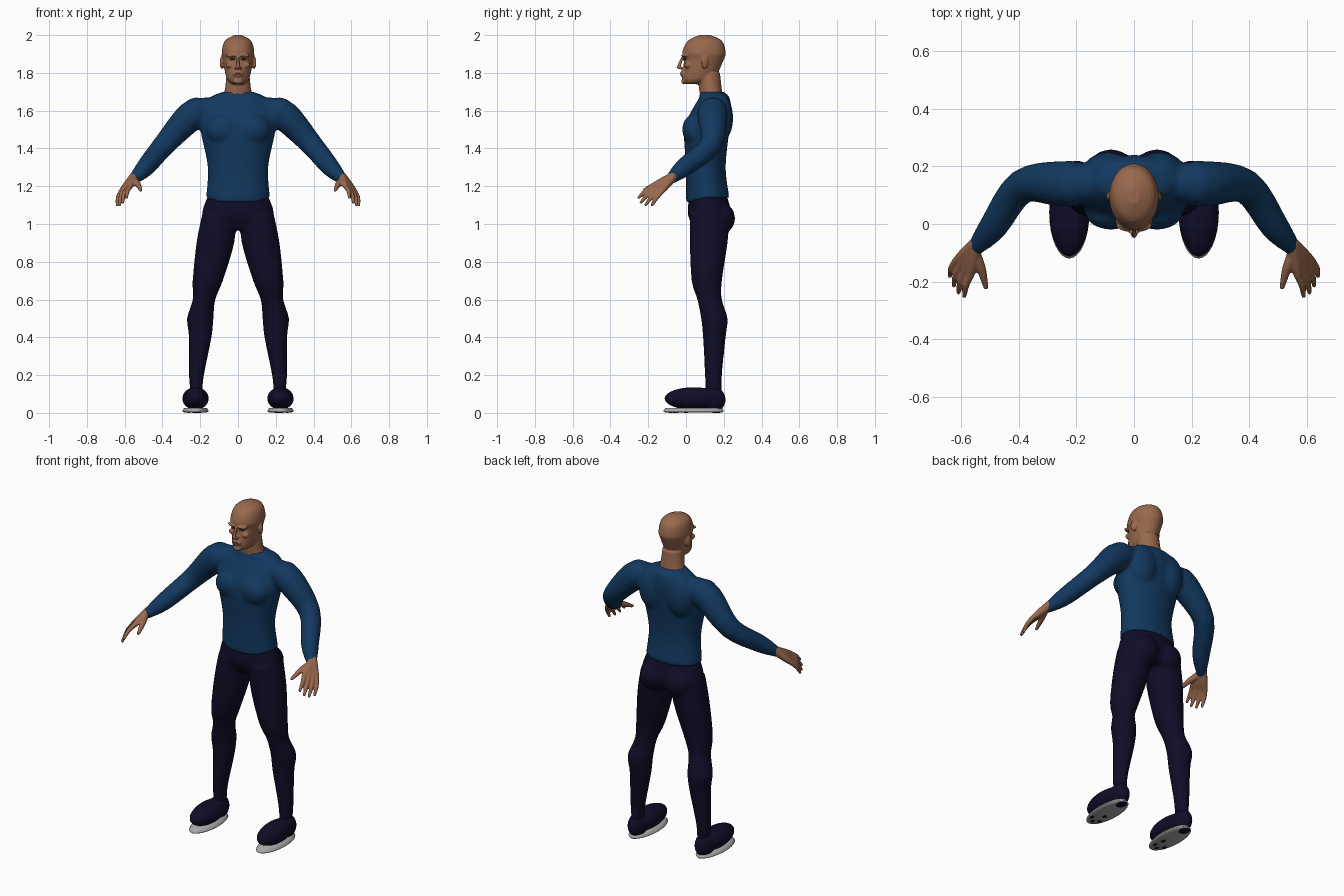
import bpy, bmesh, math
from mathutils import Vector, Matrix

cube = bpy.data.objects.get("Cube")
if cube:
    bpy.data.objects.remove(cube, do_unlink=True)


def material(name, red, green, blue):
    mat = bpy.data.materials.new(name)
    mat.use_nodes = True
    colour = (red, green, blue, 1)
    mat.diffuse_color = colour
    shader = next(node for node in mat.node_tree.nodes if node.type == 'BSDF_PRINCIPLED')
    shader.inputs["Base Color"].default_value = colour
    return mat


skin = material("skin", .32, .14, .075)
lip_colour = material("lip_brown", .2, .08, .05)
eye_colour = material("eye_brown", .05, .03, .02)
shirt_blue = material("shirt_blue", .006, .04, .115)
navy = material("trouser_navy", .005, .004, .02)
sole_grey = material("sole_grey", .4, .4, .4)


def flowing(rows, steps=4):
    """Fill in a smooth curve through a few key rows."""
    keys = [Vector(row) for row in rows]
    last = len(keys) - 1
    result = []
    for i in range(last):
        before, start, end = keys[max(i - 1, 0)], keys[i], keys[i + 1]
        after = keys[min(i + 2, last)]
        leave, arrive = (end - before) / 2, (after - start) / 2
        for step in range(steps):
            t = step / steps
            ease = t * t * (3 - 2 * t)
            result.append(start.lerp(end, ease) + leave * t * (1 - t) ** 2
                          - arrive * t * t * (1 - t))
    return result + [keys[last]]


def bridge(bm, loops):
    """Skin a list of vertex rings and cap both ends."""
    count = len(loops[0])
    for lower, upper in zip(loops, loops[1:]):
        for i in range(count):
            j = (i + 1) % count
            bm.faces.new((lower[i], lower[j], upper[j], upper[i]))
    bm.faces.new(loops[0])
    bm.faces.new(loops[-1])


def loft(bm, rows, side=1, dip=0, count=32):
    """Stack of oval rings, each row being z, centre x, half width, front y, back y."""
    loops = []
    for z, x, width, front, back in flowing(rows):
        loop = []
        for i in range(count):
            angle = math.tau * i / count
            across, along = math.cos(angle), math.sin(angle)
            drop = 0 if loops else dip * max(0, -along)
            y = (front + back + along * (back - front)) / 2
            loop.append(bm.verts.new((side * (x + across * width), y, z - drop)))
        loops.append(loop)
    bridge(bm, loops)


def ball(bm, centre, radii, side=1, turn=0):
    x, y, z = centre
    placed = (Matrix.Translation((side * x, y, z)) @ Matrix.Rotation(side * turn, 4, 'Z')
              @ Matrix.Diagonal((*radii, 1)))
    bmesh.ops.create_uvsphere(bm, u_segments=24, v_segments=14, radius=1, matrix=placed)


def limb(bm, rows, side=1, count=16):
    """Round limb with rounded ends, each row being x, y, z, radius."""
    path = flowing(rows)
    points = [Vector((side * x, y, z)) for x, y, z, radius in path]
    loops = []
    for i, point in enumerate(points):
        ahead = points[min(i + 1, len(points) - 1)] - points[max(i - 1, 0)]
        u = ahead.cross(Vector((side, 0, 1))).normalized()
        v = ahead.normalized().cross(u)
        angles = [math.tau * k / count for k in range(count)]
        loops.append([bm.verts.new(point + path[i][3] * (u * math.cos(a) + v * math.sin(a)))
                      for a in angles])
    bridge(bm, loops)
    for end in (0, -1):
        ball(bm, points[end], [path[end][3]] * 3)


def finish(bm, name, mat, voxel=0, soften=0):
    """Turn the gathered shapes into one object, blended when a voxel size is given."""
    bmesh.ops.recalc_face_normals(bm, faces=bm.faces)
    for face in bm.faces:
        face.smooth = True
    mesh = bpy.data.meshes.new(name)
    bm.to_mesh(mesh)
    bm.free()
    mesh.materials.append(mat)
    part = bpy.data.objects.new(name, mesh)
    bpy.context.collection.objects.link(part)
    if voxel:
        blend = part.modifiers.new("blend", 'REMESH')
        blend.mode = 'VOXEL'
        blend.voxel_size = voxel
        blend.use_smooth_shade = True
        relax = part.modifiers.new("soften", 'SMOOTH')
        relax.iterations = soften


sides = {"left": 1, "right": -1}

# Shirt: torso, then chest, shoulder blades, shoulders and sleeves on each side
bm = bmesh.new()
loft(bm, [(1.14, 0, .17, 0, .23), (1.3, 0, .16, 0, .21), (1.5, 0, .2, -.01, .23),
          (1.6, 0, .2, .03, .24), (1.67, 0, .15, .07, .23), (1.7, 0, .08, .07, .2)], dip=.03)
for side in sides.values():
    ball(bm, (.08, .04, 1.5), (.09, .06, .08), side)
    ball(bm, (.09, .18, 1.56), (.09, .07, .13), side)
    ball(bm, (.22, .14, 1.59), (.08, .08, .08), side)
    limb(bm, [(.17, .14, 1.6, .07), (.25, .14, 1.57, .08), (.39, .13, 1.42, .06),
              (.49, -.01, 1.3, .05), (.55, -.08, 1.24, .03)], side)
finish(bm, "shirt", shirt_blue, voxel=.01, soften=6)

# Trousers: hips, then buttocks and legs
bm = bmesh.new()
loft(bm, [(.97, 0, .12, .05, .21), (1.05, 0, .19, .01, .24), (1.17, 0, .15, .02, .21)])
for side in sides.values():
    ball(bm, (.08, .17, 1.03), (.09, .09, .09), side)
    loft(bm, [(.1, .22, .03, .1, .19), (.2, .22, .04, .1, .19), (.4, .2, .06, .09, .21),
              (.5, .2, .07, .08, .22), (.6, .18, .06, .06, .19), (.7, .16, .08, .03, .19),
              (.9, .12, .1, .02, .22), (1.05, .1, .09, .02, .23)], side)
finish(bm, "trousers", navy, voxel=.01, soften=5)

# Head: skull, neck, nose, lips, chin, then nostrils, brows, cheeks and ears
bm = bmesh.new()
loft(bm, [(1.74, 0, .03, 0, .08), (1.77, 0, .06, -.02, .15), (1.87, 0, .08, -.01, .2),
          (1.91, 0, .086, -.02, .21), (1.97, 0, .07, .01, .19), (2, 0, .02, .07, .13)])
loft(bm, [(1.65, 0, .09, .08, .2), (1.71, 0, .07, .07, .19), (1.8, 0, .06, .06, .18)])
limb(bm, [(0, -.02, 1.88, .007), (0, -.04, 1.83, .01)])
ball(bm, (0, -.015, 1.795), (.03, .015, .02))
ball(bm, (0, -.01, 1.755), (.025, .015, .015))
for side in sides.values():
    ball(bm, (.01, -.025, 1.825), (.01, .01, .007), side)
    ball(bm, (.035, -.01, 1.89), (.03, .015, .008), side, turn=.3)
    ball(bm, (.045, .01, 1.84), (.02, .02, .015), side)
    ball(bm, (.085, .1, 1.855), (.01, .02, .035), side, turn=.4)
finish(bm, "head", skin, voxel=.005, soften=3)

# Mouth
bm = bmesh.new()
ball(bm, (0, -.027, 1.795), (.02, .005, .004))
finish(bm, "mouth", lip_colour)

wrist = Vector((.55, -.07, 1.25))
first_knuckle, last_knuckle = Vector((.57, -.18, 1.2)), Vector((.62, -.13, 1.17))
first_tip, last_tip = Vector((.59, -.25, 1.14)), Vector((.64, -.18, 1.1))

for label, side in sides.items():
    # Eye
    bm = bmesh.new()
    ball(bm, (.03, -.006, 1.872), (.014, .008, .004), side, turn=.3)
    finish(bm, label + "_eye", eye_colour)

    # Hand: four fingers fanned from the wrist, middle ones longest, then the thumb
    bm = bmesh.new()
    for finger in range(4):
        fan = finger / 3
        knuckle = first_knuckle.lerp(last_knuckle, fan)
        tip = first_tip.lerp(last_tip, fan)
        tip += (tip - knuckle) * .2 * math.sin(math.pi * fan)
        bend = knuckle.lerp(tip, .5) + Vector((.005, 0, .005))
        limb(bm, [(*wrist, .025), (*wrist.lerp(knuckle, .6), .02), (*knuckle, .014)], side)
        limb(bm, [(*knuckle, .013), (*bend, .012), (*tip, .008)], side)
    limb(bm, [(.55, -.11, 1.23, .02), (.53, -.16, 1.21, .016), (.515, -.22, 1.18, .009)], side)
    finish(bm, label + "_hand", skin, voxel=.005, soften=2)

    # Shoe: long rounded upper and heel
    bm = bmesh.new()
    ball(bm, (.225, .04, .076), (.07, .155, .06), side)
    ball(bm, (.225, .14, .07), (.05, .07, .07), side)
    finish(bm, label + "_shoe", navy, voxel=.008, soften=2)

    # Flat oval sole
    bm = bmesh.new()
    loft(bm, [(.003, .225, .06, -.11, .19), (.01, .225, .07, -.12, .2),
              (.025, .225, .06, -.11, .19)], side)
    finish(bm, label + "_sole", sole_grey)

    # Dark heel patch and tread spots under the sole
    bm = bmesh.new()
    ball(bm, (.225, .16, .004), (.03, .035, .004), side)
    for x, y in ((.2, -.06), (.23, -.08), (.26, -.05), (.21, 0)):
        ball(bm, (x, y, .003), (.01, .015, .003), side)
    finish(bm, label + "_sole_spots", navy)
